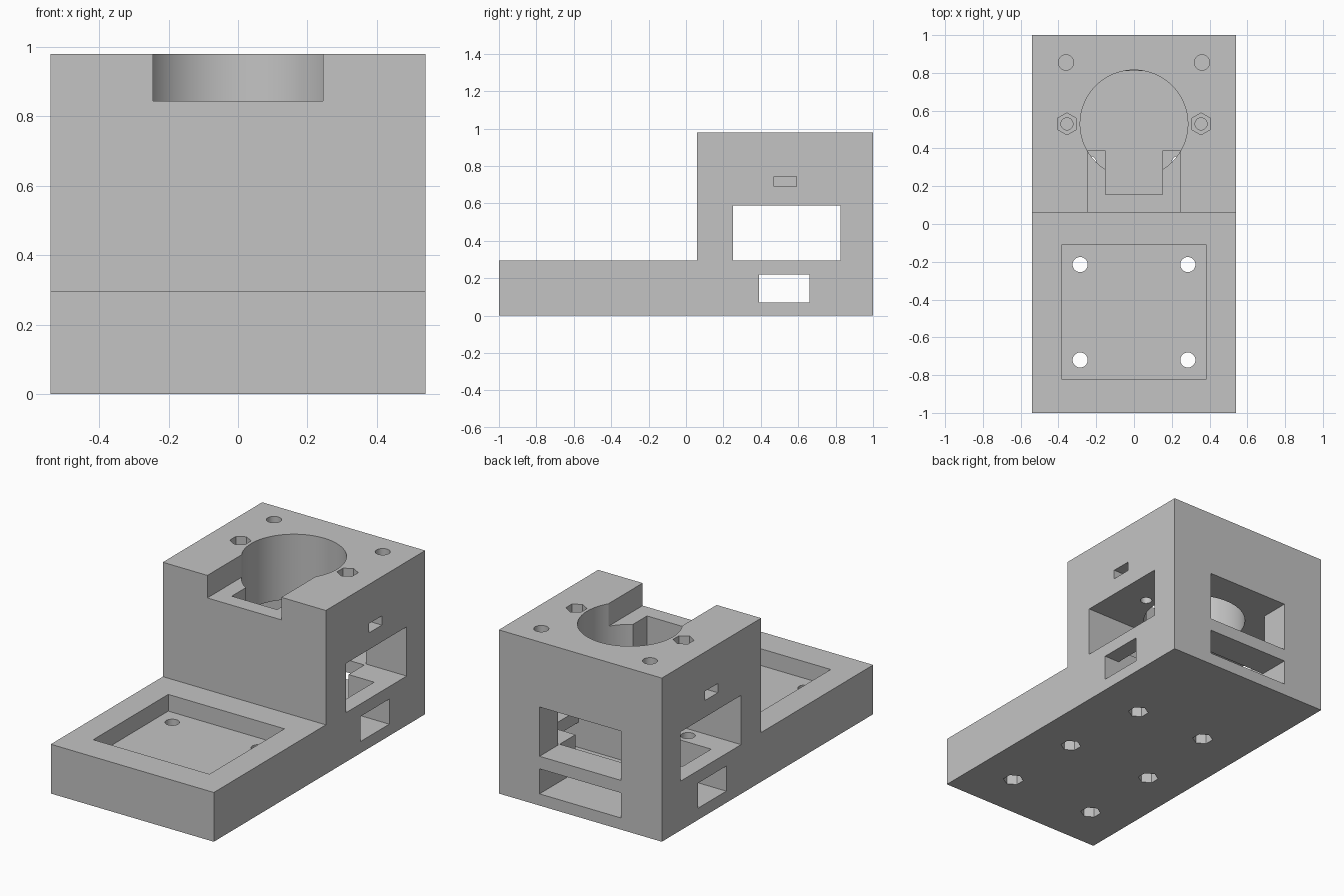
import bpy
import bmesh
import math

if "Cube" in bpy.data.objects:
    bpy.data.objects.remove(bpy.data.objects["Cube"], do_unlink=True)

grey = bpy.data.materials.new("plain grey")
grey.use_nodes = True
colour = (0.55, 0.55, 0.55, 1)
grey.diffuse_color = colour
grey.node_tree.nodes["Principled BSDF"].inputs["Base Color"].default_value = colour

HALF_W, FLOOR, TOP = 0.54, 0.295, 0.98
VOID_Z = 0.07


def make_object(name, bm):
    bmesh.ops.recalc_face_normals(bm, faces=bm.faces)
    mesh = bpy.data.meshes.new(name)
    bm.to_mesh(mesh)
    bm.free()
    mesh.materials.append(grey)
    obj = bpy.data.objects.new(name, mesh)
    bpy.context.scene.collection.objects.link(obj)
    return obj


# L-shaped body, extruded from its side profile
bm = bmesh.new()
profile = [(-1, 0), (1, 0), (1, TOP), (0.06, TOP), (0.06, FLOOR), (-1, FLOOR)]
face = bm.faces.new([bm.verts.new((-HALF_W, y, z)) for y, z in profile])
grown = bmesh.ops.extrude_face_region(bm, geom=[face])
bmesh.ops.translate(bm, vec=(2 * HALF_W, 0, 0),
                    verts=[v for v in grown["geom"] if isinstance(v, bmesh.types.BMVert)])
body = make_object("mount_body", bm)


def cut(bm):
    cutter = make_object("cutter", bm)
    cutter.hide_render = True
    mod = body.modifiers.new("cut", 'BOOLEAN')
    mod.operation = 'DIFFERENCE'
    mod.solver = 'EXACT'
    mod.object = cutter
    bpy.context.view_layer.objects.active = body
    bpy.ops.object.modifier_apply(modifier=mod.name)
    bpy.data.objects.remove(cutter, do_unlink=True)


def cut_box(x0, x1, y0, y1, z0, z1):
    bm = bmesh.new()
    bmesh.ops.create_cube(bm, size=1)
    bmesh.ops.scale(bm, vec=(x1 - x0, y1 - y0, z1 - z0), verts=bm.verts)
    bmesh.ops.translate(bm, vec=((x0 + x1) / 2, (y0 + y1) / 2, (z0 + z1) / 2), verts=bm.verts)
    cut(bm)


def cut_round(x, y, z0, z1, radius, sides=32):
    bm = bmesh.new()
    bottom = [bm.verts.new((x + radius * math.sin(2 * math.pi * i / sides),
                            y + radius * math.cos(2 * math.pi * i / sides), z0))
              for i in range(sides)]
    face = bm.faces.new(bottom)
    grown = bmesh.ops.extrude_face_region(bm, geom=[face])
    bmesh.ops.translate(bm, vec=(0, 0, z1 - z0),
                        verts=[v for v in grown["geom"] if isinstance(v, bmesh.types.BMVert)])
    cut(bm)


# Chamber open to both sides, with a window in the back wall
cut_box(-0.6, 0.6, 0.25, 0.825, FLOOR, 0.59)
cut_box(-0.27, 0.27, 0.7, 1.1, FLOOR, 0.59)

# Large bore, front slot and the notch that runs down from it
cut_round(0, 0.53, 0.5, 1.1, 0.285, 96)
cut_box(-0.245, 0.245, 0, 0.5, 0.845, 1.1)
cut_box(-0.15, 0.15, 0.155, 0.5, VOID_Z, 0.9)

# Sunken cross-shaped well in the chamber floor, with lower windows
cut_box(-0.44, 0.44, 0.39, 0.66, VOID_Z, 0.4)
cut_box(-0.27, 0.27, 0.5, 0.81, VOID_Z, 0.4)
cut_box(-0.6, 0.6, 0.39, 0.66, VOID_Z, 0.22)
cut_box(-0.27, 0.27, 0.6, 1.1, VOID_Z, 0.22)

# Shallow tray in the base
cut_box(-0.385, 0.385, -0.82, -0.11, 0.195, 0.4)

for s in (-1, 1):
    # Base screw holes with hexagonal nut pockets underneath
    for x, y in ((0.285, -0.215), (0.285, -0.72), (0.237, 0.32)):
        cut_round(s * x, y, -0.1, 0.4, 0.04)
        cut_round(s * x, y, -0.1, 0.09, 0.057, 6)
    # Top screw holes, hexagonal recesses and side nut slots
    cut_round(s * 0.355, 0.53, 0.5, 1.1, 0.032)
    cut_round(s * 0.355, 0.53, 0.88, 1.1, 0.058, 6)
    cut_box(*sorted((s * 0.3, s * 0.6)), 0.47, 0.59, 0.69, 0.745)
    # Rear blind holes
    cut_round(s * 0.36, 0.855, 0.68, 1.1, 0.041)

bpy.ops.object.select_all(action='DESELECT')
body.select_set(True)
bpy.context.view_layer.objects.active = body
bpy.ops.object.shade_smooth_by_angle(angle=math.radians(30))
